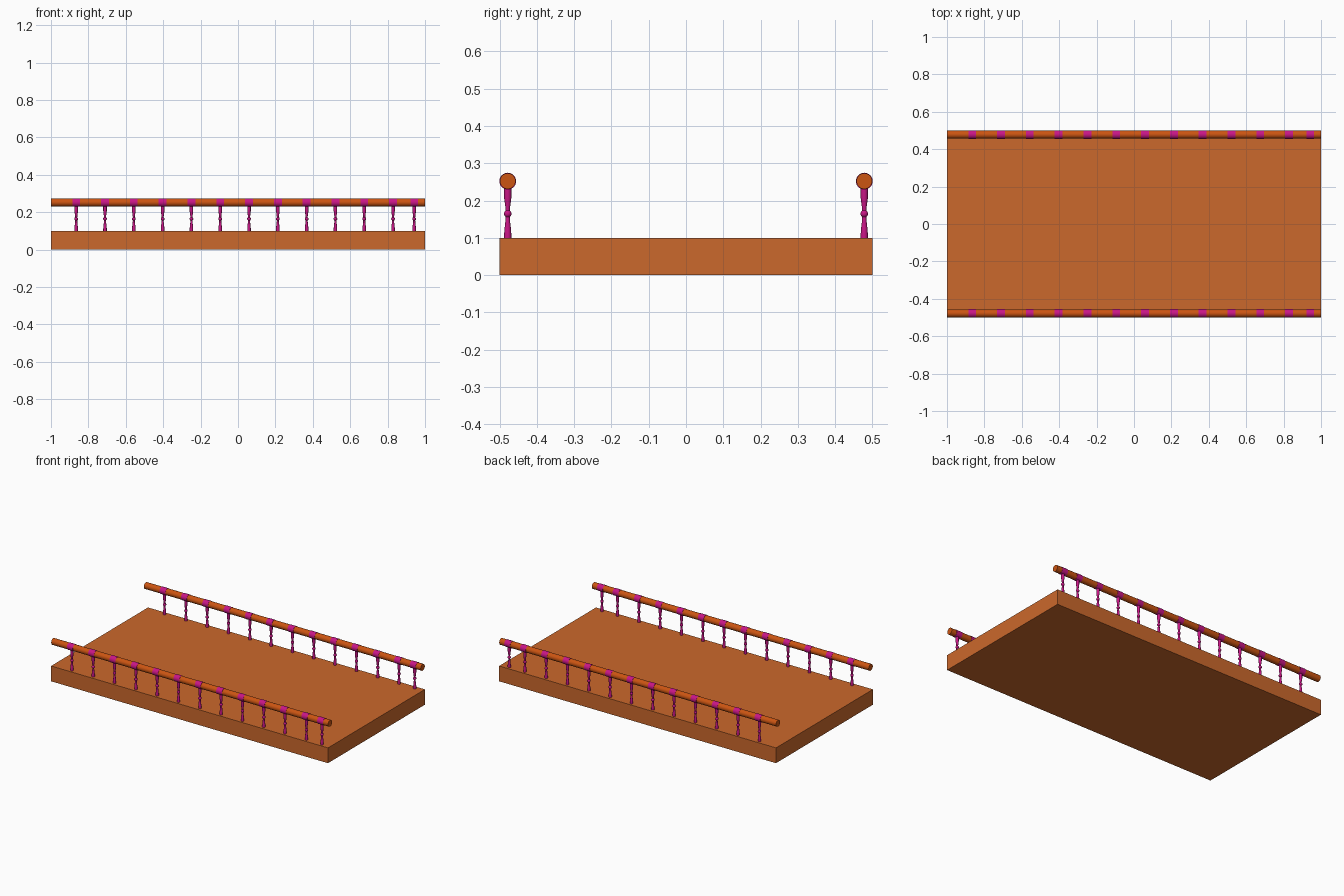
import bpy, bmesh, math
from mathutils import Matrix

if "Cube" in bpy.data.objects:
    bpy.data.objects.remove(bpy.data.objects["Cube"])

def material(name, rgb):
    m = bpy.data.materials.new(name)
    m.diffuse_color = (*rgb, 1)
    m.use_nodes = True
    m.node_tree.nodes["Principled BSDF"].inputs["Base Color"].default_value = m.diffuse_color
    return m

WOOD = material("deck_wood", (0.60, 0.14, 0.025))
RAIL = material("rail_wood", (0.60, 0.09, 0.006))
PINK = material("magenta_paint", (0.58, 0.008, 0.24))

RAIL_Y, RAIL_Z, RAIL_R = 0.478, 0.252, 0.021
POSTS = [-0.865 + 0.154 * i for i in range(12)] + [0.942]

# baluster outline: radius, height
PROFILE = [(0.0095, 0.098), (0.0095, 0.112), (0.0085, 0.125), (0.006, 0.146),
           (0.0055, 0.156), (0.0085, 0.159), (0.010, 0.162), (0.010, 0.167),
           (0.0085, 0.170), (0.0055, 0.173), (0.006, 0.180), (0.0085, 0.198),
           (0.0095, 0.206), (0.0095, 0.236)]

def finish(name, bm, mat, smooth=True):
    bmesh.ops.recalc_face_normals(bm, faces=bm.faces)
    me = bpy.data.meshes.new(name)
    bm.to_mesh(me)
    bm.free()
    me.materials.append(mat)
    ob = bpy.data.objects.new(name, me)
    bpy.context.collection.objects.link(ob)
    if smooth:
        bpy.ops.object.select_all(action='DESELECT')
        ob.select_set(True)
        bpy.context.view_layer.objects.active = ob
        bpy.ops.object.shade_smooth_by_angle(angle=math.radians(35))
    return ob

def x_cylinder(name, radius, length, mat):
    bm = bmesh.new()
    bmesh.ops.create_cone(bm, cap_ends=True, segments=32, radius1=radius,
                          radius2=radius, depth=length,
                          matrix=Matrix.Rotation(math.pi / 2, 4, 'Y'))
    return finish(name, bm, mat)

def lathe(name, profile, mat, sides=16):
    bm = bmesh.new()
    rings = [[bm.verts.new((r * math.cos(2 * math.pi * k / sides),
                            r * math.sin(2 * math.pi * k / sides), z))
              for k in range(sides)] for r, z in profile]
    for a, b in zip(rings, rings[1:]):
        for k in range(sides):
            n = (k + 1) % sides
            bm.faces.new((a[k], a[n], b[n], b[k]))
    bm.faces.new(rings[0])
    bm.faces.new(rings[-1])
    return finish(name, bm, mat)

def copy(source, name, location):
    ob = source.copy()
    ob.name = name
    ob.location = location
    bpy.context.collection.objects.link(ob)

# deck slab
bm = bmesh.new()
bmesh.ops.create_cube(bm, size=1, matrix=Matrix.Translation((0, 0, 0.05))
                      @ Matrix.Diagonal((2, 1, 0.1, 1)))
finish("deck", bm, WOOD, smooth=False)

# master parts, reused along both railings
baluster = lathe("baluster", PROFILE, PINK)
collar = x_cylinder("rail_collar", RAIL_R + 0.0015, 0.042, PINK)

for side, y in (("front", -RAIL_Y), ("back", RAIL_Y)):
    # handrail
    rail = x_cylinder(side + "_handrail", RAIL_R, 2.0, RAIL)
    rail.location = (0, y, RAIL_Z)
    # balusters and the collars gripping the rail
    for i, x in enumerate(POSTS):
        copy(baluster, f"{side}_baluster_{i}", (x, y, 0))
        copy(collar, f"{side}_collar_{i}", (x, y, RAIL_Z))

for master in (baluster, collar):
    bpy.data.objects.remove(master)
